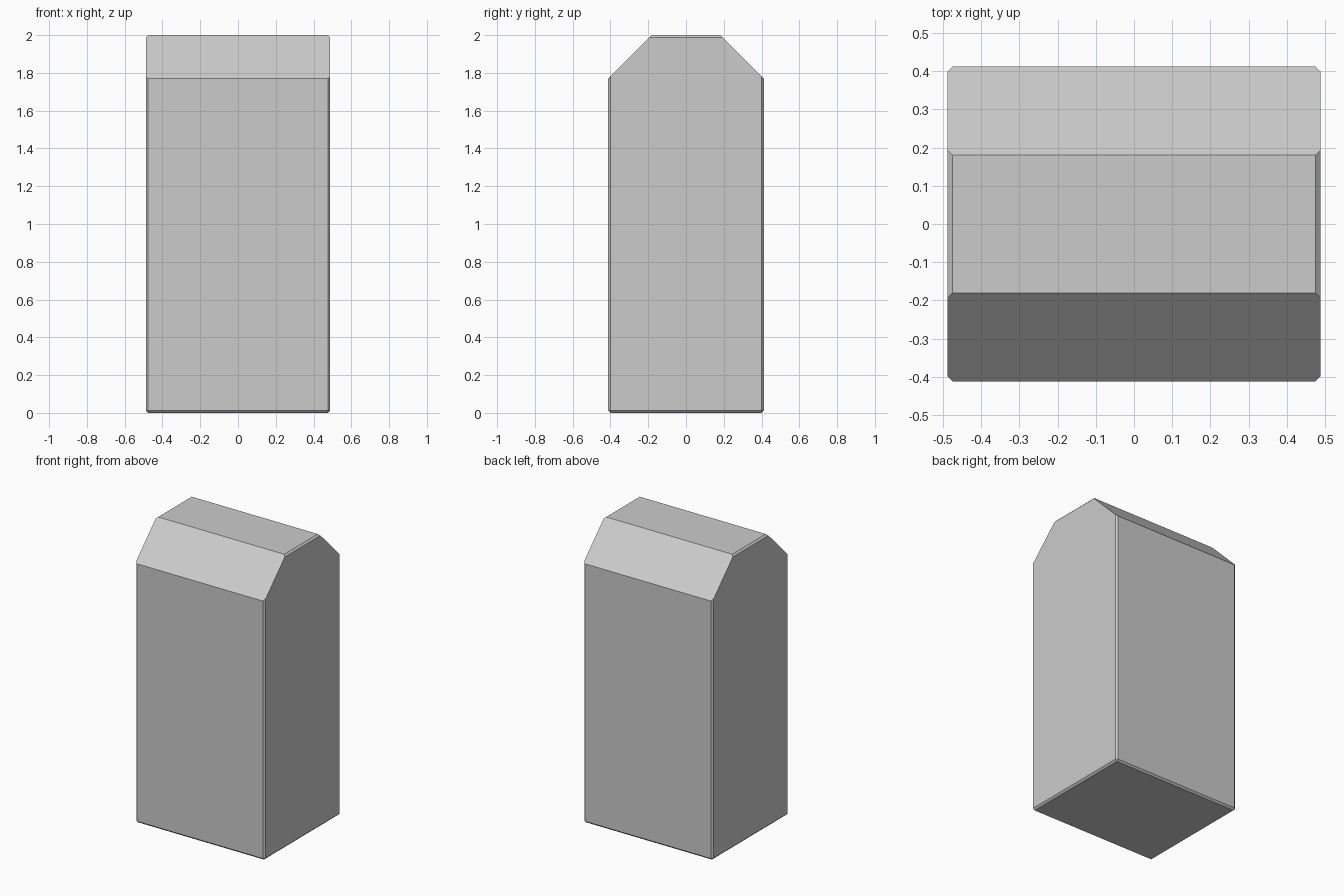
import bpy, bmesh
from mathutils import Vector

if "Cube" in bpy.data.objects:
    bpy.data.objects.remove(bpy.data.objects["Cube"])

WIDTH, DEPTH, HEIGHT = 0.976, 0.824, 2.0
EDGE = 0.012        # small chamfer on every box edge
RIDGE_HALF = 0.181  # half depth of the flat top

# Box body with small flat chamfers
bm = bmesh.new()
bmesh.ops.create_cube(bm, size=1)
for v in bm.verts:
    v.co = Vector((v.co.x * WIDTH, v.co.y * DEPTH, (v.co.z + 0.5) * HEIGHT))
bmesh.ops.bevel(bm, geom=bm.edges[:], offset=EDGE, offset_type='OFFSET',
                segments=1, profile=0.5, affect='EDGES')

# Slice the front and back top edges off at 45 degrees and cap them
for side in (-1, 1):
    cut = bmesh.ops.bisect_plane(
        bm, geom=bm.verts[:] + bm.edges[:] + bm.faces[:],
        plane_co=(0, side * RIDGE_HALF, HEIGHT), plane_no=(0, side, 1),
        clear_outer=True)
    rim = [e for e in cut['geom_cut'] if isinstance(e, bmesh.types.BMEdge)]
    bmesh.ops.contextual_create(bm, geom=rim)

bmesh.ops.recalc_face_normals(bm, faces=bm.faces[:])
mesh = bpy.data.meshes.new("chamfered_block")
bm.to_mesh(mesh)
bm.free()
block = bpy.data.objects.new("chamfered_block", mesh)
bpy.context.collection.objects.link(block)
